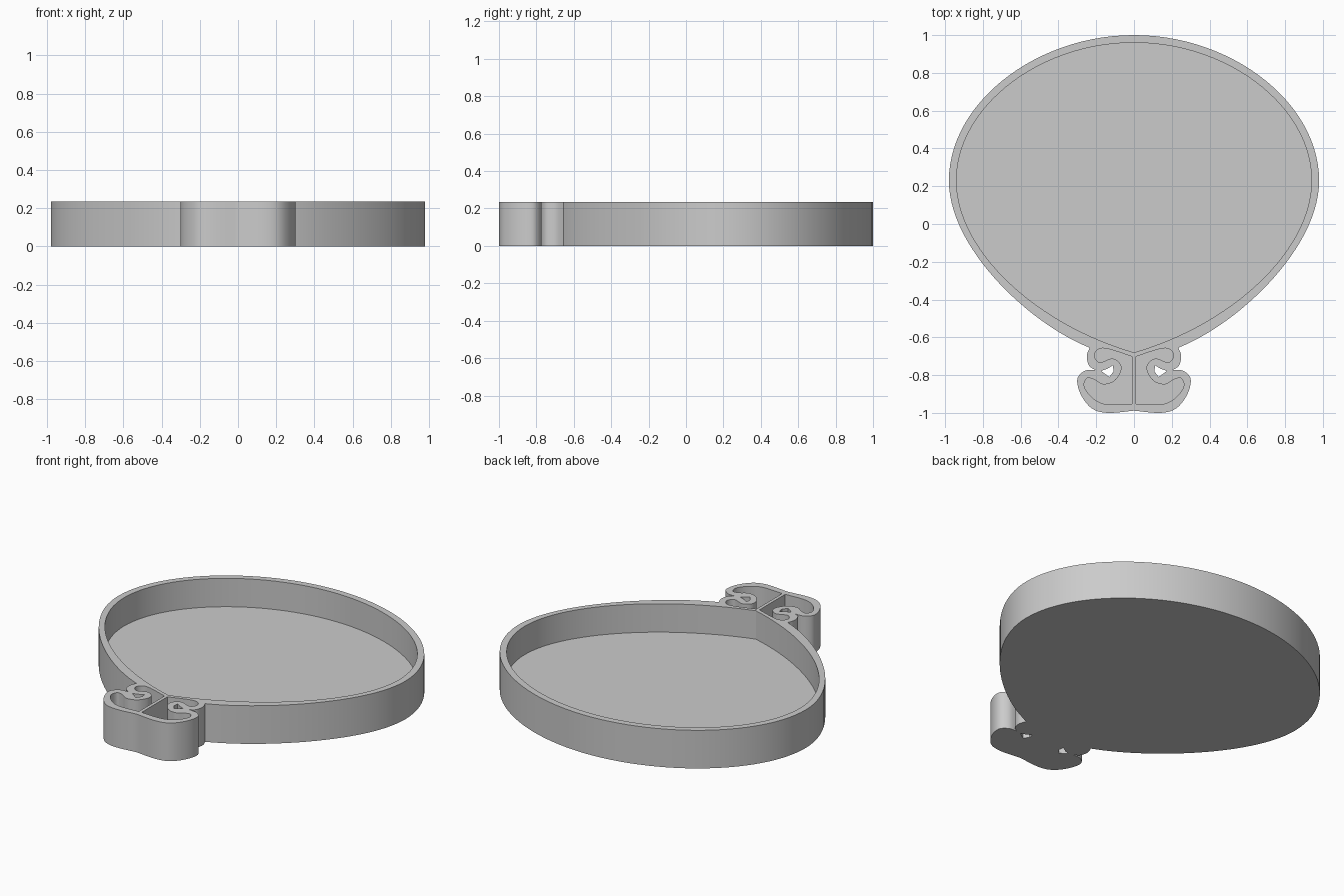
import bpy
import bmesh
import math
from mathutils import Vector
from mathutils.geometry import interpolate_bezier

HEIGHT = 0.235
FLOOR = 0.06

if "Cube" in bpy.data.objects:
    bpy.data.objects.remove(bpy.data.objects["Cube"], do_unlink=True)


def bezier(a, b, c, d, steps=28):
    pts = [Vector((p[0], p[1], 0)) for p in (a, b, c, d)]
    return [(p.x, p.y) for p in interpolate_bezier(*pts, steps)]


def smooth_path(points, steps=5):
    """Rounded path through the points, ends included."""
    pts = [Vector(p) for p in points]
    pts = [pts[0]] + pts + [pts[-1]]
    path = []
    for p0, p1, p2, p3 in zip(pts, pts[1:], pts[2:], pts[3:]):
        for i in range(steps):
            t = i / steps
            path.append(tuple(0.5 * (2 * p1 + (p2 - p0) * t
                                     + (2 * p0 - 5 * p1 + 4 * p2 - p3) * t ** 2
                                     + (3 * p1 - p0 - 3 * p2 + p3) * t ** 3)))
    return path + [points[-1]]


def flip(path):
    return [(-x, y) for x, y in path]


def close_mirrored(half):
    """Half runs from the top centre to the bottom centre on +x."""
    return half + flip(half[1:-1][::-1])


# Balloon outer edge, then the knot's two lobes with a sharp notch between
outer_half = bezier((0, 1), (0.52, 1), (0.98, 0.64), (0.98, 0.23))
outer_half += bezier((0.98, 0.23), (0.98, -0.13), (0.55, -0.53), (0.235, -0.655))[1:]
outer_half += smooth_path([(0.235, -0.655), (0.25, -0.70), (0.238, -0.75), (0.205, -0.772)])[1:]
outer_half += smooth_path([(0.205, -0.772), (0.26, -0.777), (0.30, -0.82), (0.283, -0.90),
                           (0.225, -0.975), (0.14, -1.0), (0, -0.988)])[1:]
outline = close_mirrored(outer_half)

# Balloon inner wall, pointed at the knot
inner_half = bezier((0, 0.96), (0.50, 0.96), (0.94, 0.62), (0.94, 0.23))
inner_half += bezier((0.94, 0.23), (0.94, -0.14), (0.52, -0.53), (0, -0.68))[1:]
basin = close_mirrored(inner_half)

# Curled pocket on one side of the knot
pocket = smooth_path([(0.01, -0.702), (0.138, -0.661), (0.19, -0.664), (0.21, -0.70),
                      (0.18, -0.733), (0.116, -0.712), (0.074, -0.738), (0.069, -0.78),
                      (0.106, -0.833), (0.165, -0.849), (0.212, -0.823), (0.25, -0.817),
                      (0.263, -0.86), (0.222, -0.918), (0.148, -0.955), (0.01, -0.952)])

# Small through hole inside the curl
hole = [(0.175, -0.778), (0.14, -0.766), (0.112, -0.748), (0.108, -0.78), (0.13, -0.81)]

bm = bmesh.new()


def wall(path, low):
    """Upright wall along a closed path; returns its bottom and top edges."""
    rings = [[bm.verts.new((x, y, z)) for x, y in path] for z in (low, HEIGHT)]
    bottom, top = rings
    n = len(path)
    for i in range(n):
        j = (i + 1) % n
        bm.faces.new((bottom[i], bottom[j], top[j], top[i]))
    return [[bm.edges.get((r[i], r[(i + 1) % n])) for i in range(n)] for r in rings]


def fill(edges):
    bmesh.ops.triangle_fill(bm, edges=edges, use_beauty=True, normal=(0, 0, 1))


rim, base = [], []

# Outer wall and through holes reach the ground
for path in (outline, hole, flip(hole)):
    low_edges, top_edges = wall(path, 0)
    base += low_edges
    rim += top_edges

# Basin and pockets have a raised floor
for path in (basin, pocket, flip(pocket)):
    low_edges, top_edges = wall(path, FLOOR)
    rim += top_edges
    fill(low_edges)

fill(rim)
fill(base)
bmesh.ops.recalc_face_normals(bm, faces=bm.faces[:])

mesh = bpy.data.meshes.new("balloon_tray")
bm.to_mesh(mesh)
bm.free()
tray = bpy.data.objects.new("balloon_tray", mesh)
bpy.context.collection.objects.link(tray)

# Plain grey
grey = bpy.data.materials.new("light grey")
grey.use_nodes = True
color = (0.6, 0.6, 0.6, 1)
grey.diffuse_color = color
grey.node_tree.nodes["Principled BSDF"].inputs["Base Color"].default_value = color
mesh.materials.append(grey)

# Smooth curved walls with crisp rims
bpy.ops.object.select_all(action="DESELECT")
tray.select_set(True)
bpy.context.view_layer.objects.active = tray
bpy.ops.object.shade_smooth_by_angle(angle=math.radians(30))
